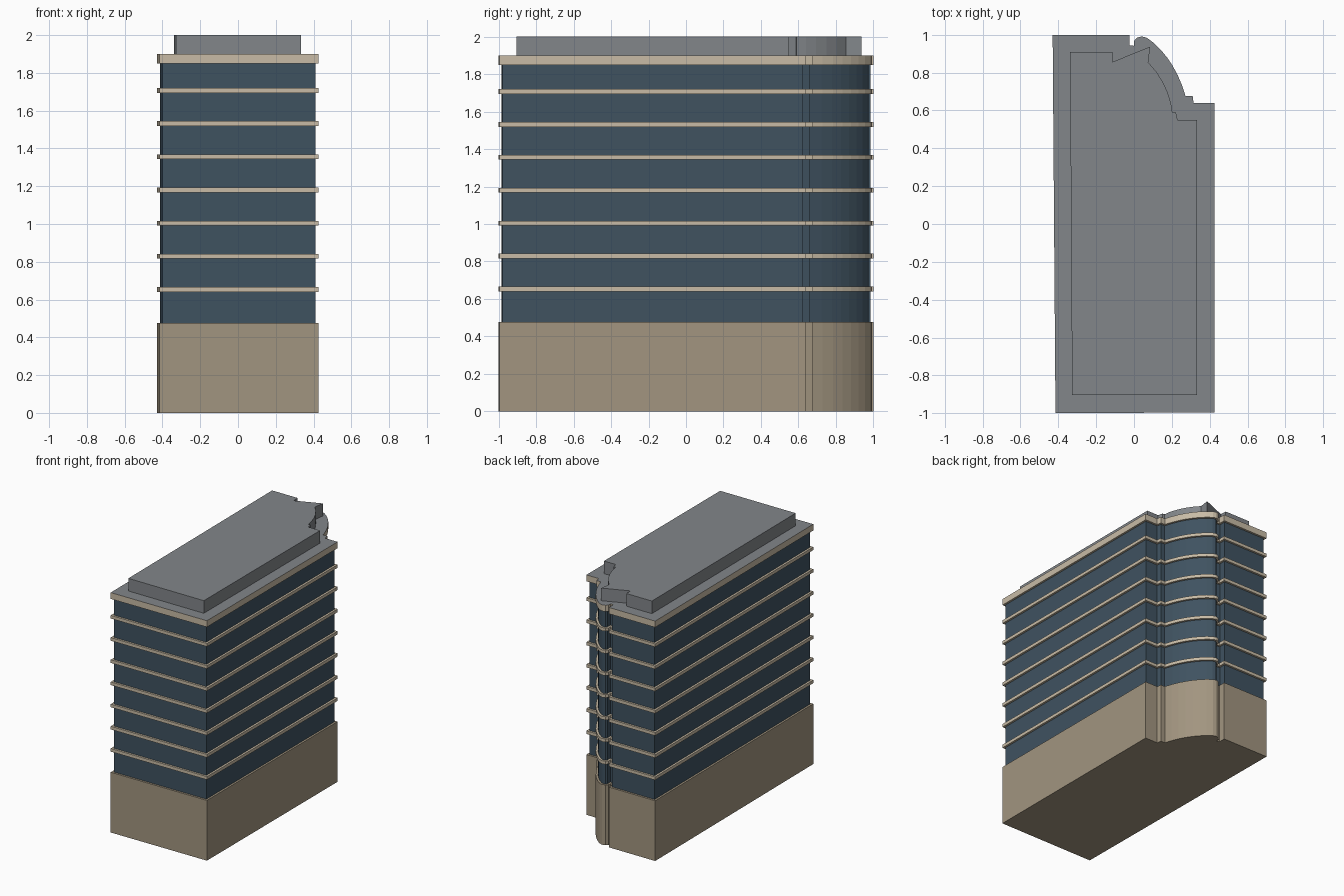
import bpy, bmesh
from mathutils import Vector

if "Cube" in bpy.data.objects:
    bpy.data.objects.remove(bpy.data.objects["Cube"])


def mat(name, rgb):
    m = bpy.data.materials.new(name)
    m.diffuse_color = (*rgb, 1)
    m.use_nodes = True
    m.node_tree.nodes["Principled BSDF"].inputs["Base Color"].default_value = m.diffuse_color
    return m


STONE = mat("podium stone", (0.36, 0.30, 0.215))
TRIM = mat("pale trim", (0.58, 0.50, 0.38))
GLASS = mat("blue glass", (0.050, 0.085, 0.118))
ROOF = mat("roof grey", (0.225, 0.24, 0.255))

# Footprint, counter-clockwise, with a bowed bay at the back right corner
OUTER = [(-0.415, -1.0), (0.425, -0.996), (0.425, 0.64), (0.315, 0.64),
         (0.31, 0.677), (0.272, 0.677), (0.255, 0.73), (0.232, 0.785),
         (0.205, 0.835), (0.175, 0.88), (0.142, 0.92), (0.107, 0.955),
         (0.07, 0.983), (0.042, 0.992), (0.015, 0.985), (0.0, 0.967),
         (0.0, 0.942), (-0.025, 0.945), (-0.025, 1.0), (-0.43, 1.0)]

# Rooftop plant room outline
PLANT = [(-0.327, -0.905), (0.334, -0.905), (0.334, 0.55), (0.23, 0.55),
         (0.222, 0.588), (0.203, 0.59), (0.195, 0.64), (0.178, 0.695),
         (0.153, 0.75), (0.118, 0.805), (0.075, 0.855), (0.086, 0.938),
         (-0.113, 0.857), (-0.115, 0.91), (-0.338, 0.91)]


def inset(points, d):
    """Move every edge inward by d with mitred corners."""
    p = [Vector(q) for q in points]
    out = []
    for i, c in enumerate(p):
        e1 = (c - p[i - 1]).normalized()
        e2 = (p[(i + 1) % len(p)] - c).normalized()
        n1, n2 = Vector((-e1.y, e1.x)), Vector((-e2.y, e2.x))
        out.append(c + (n1 + n2) * (d / (1 + n1.dot(n2))))
    return out


def prism(name, points, z0, z1, material, top=None):
    """Extrude a footprint, optionally with another colour on its top."""
    bm = bmesh.new()
    face = bm.faces.new([bm.verts.new((x, y, z0)) for x, y in points])
    ext = bmesh.ops.extrude_face_region(bm, geom=[face], use_keep_orig=True)
    for v in ext["geom"]:
        if isinstance(v, bmesh.types.BMVert):
            v.co.z = z1
    bmesh.ops.recalc_face_normals(bm, faces=bm.faces)
    me = bpy.data.meshes.new(name)
    me.materials.append(material)
    if top:
        me.materials.append(top)
        for f in bm.faces:
            f.material_index = int(f.normal.z > 0.5)
    bm.to_mesh(me)
    bm.free()
    ob = bpy.data.objects.new(name, me)
    bpy.context.collection.objects.link(ob)
    return ob


# Base, glazed tower, floor bands, cornice and plant room
prism("podium", OUTER, 0, 0.477, STONE)
prism("glass_tower", inset(OUTER, 0.016), 0.477, 1.85, GLASS)
for i in range(7):
    z = 0.653 + 0.1757 * i
    prism(f"floor_band_{i + 1}", OUTER, z - 0.0125, z + 0.0125, TRIM)
prism("cornice", OUTER, 1.85, 1.9, TRIM, ROOF)
prism("plant_room", PLANT, 1.9, 2.0, ROOF)
